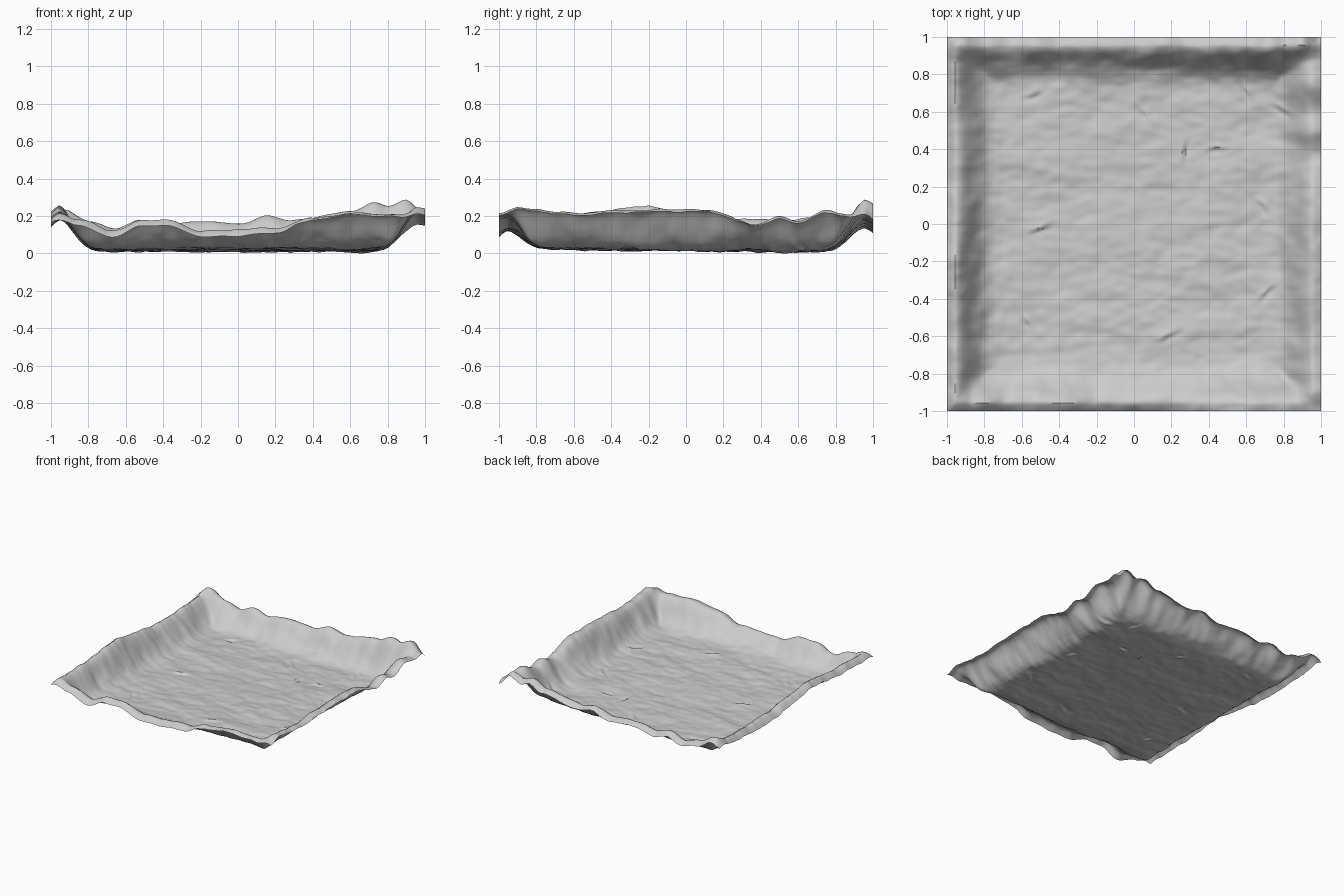
import bpy, bmesh, math
from mathutils import Vector, noise

if "Cube" in bpy.data.objects:
    bpy.data.objects.remove(bpy.data.objects["Cube"])

N = 180  # grid cells per side


def lerp(pts, t, smooth=False):
    """Interpolate through (position, value) points."""
    t = min(max(t, pts[0][0]), pts[-1][0])
    for (a, va), (b, vb) in zip(pts, pts[1:]):
        if t <= b:
            k = (t - a) / (b - a)
            return va + (vb - va) * (k * k * (3 - 2 * k) if smooth else k)


# Height of the outer edge along each side
FRONT = [(-1, .17), (-.85, .15), (-.67, .09), (-.5, .15), (-.38, .15), (-.2, .09), (0, .09),
         (.2, .11), (.4, .18), (.6, .21), (.8, .2), (1, .18)]
BACK = [(-1, .19), (-.93, .22), (-.78, .155), (-.65, .13), (-.53, .175), (-.4, .14), (-.22, .165),
        (0, .155), (.15, .2), (.28, .165), (.6, .21), (.73, .27), (.8, .25), (.9, .285), (1, .21)]
LEFT = [(-1, .16), (-.85, .18), (-.6, .19), (-.2, .225), (0, .195), (.25, .16),
        (.5, .155), (.7, .17), (1, .19)]
RIGHT = [(-1, .2), (-.9, .235), (-.6, .21), (-.4, .22), (.1, .24), (.38, .165), (.5, .2),
         (.6, .18), (.75, .23), (1, .19)]

# Wall cross-section, from the crest (0) inward to the floor
WALL = [(.03, 1), (.05, .99), (.075, .91), (.1, .76), (.13, .54), (.16, .34), (.19, .18),
        (.22, .08), (.25, .03), (.3, 0)]

# Small creases in the floor: x, y, angle
CREASES = [(-.5, -.03, .4), (.05, .59, -.9), (.27, .39, 1.5), (.44, .4, .1), (.68, .1, -.8),
           (.71, -.37, .8), (.18, -.6, .5), (-.54, .69, .3), (.6, .71, -1), (.79, .61, -.5), (-.57, -.53, -1)]


def fuzz(x, y, fx, fy, seed):
    return noise.noise(Vector((x * fx, y * fy, seed + .37)))


def floor(x, y):
    z = .026 - .009 * y
    z += .009 * fuzz(x, y, 2.5, 5, 1) + .008 * fuzz(x + .06 * fuzz(x, y, 6, 6, 4), y, 5, 11, 5)
    z += .005 * fuzz(x, y, 14, 22, 8)
    for cx, cy, a in CREASES:
        u = (x - cx) * math.cos(a) + (y - cy) * math.sin(a)
        v = (y - cy) * math.cos(a) - (x - cx) * math.sin(a) + .01 * fuzz(x, y, 25, 25, 2)
        if abs(u) < .15 and abs(v) < .08:
            z += .018 * math.exp(-(u / .05) ** 2) * (v / .018) * math.exp(-(v / .018) ** 2)
    return max(z, .006 + .3 * (z - .006))


def height(x, y):
    base = floor(x, y)
    lip_front = lerp([(.1, .035), (.5, .012)], x)
    # edge height, crest rise above the edge, distance from the edge
    sides = [(lerp(LEFT, y, True), .037, 1 + x), (lerp(RIGHT, y, True), .012, 1 - x),
             (lerp(FRONT, x, True), lip_front, 1 + y), (lerp(BACK, x, True), .028, 1 - y)]
    total, lip, cap = 0, 0, 0
    for edge, drop, d in sides:
        wobble = (.022 * fuzz(x, y, 4, 4, 9) + .01 * fuzz(x, y, 12, 12, 6)) * min(1, d / .15)
        p = lerp(WALL, d + wobble)
        total += (max(0, edge + drop - .026) * p) ** 5
        lip = max(lip, drop * max(0, 1 - d / .05) ** 1.4)
    rise = total ** .2
    near = min(s[2] for s in sides)
    rise += .008 * fuzz(x, y, 9, 9, 3) * min(1, rise / .1)
    # slight sag where two rims meet
    second = sorted(s[2] for s in sides)[1]
    rise *= 1 - .11 * max(0, 1 - second / .1)
    return base * lerp([(0, .9), (.2, 1)], near) + rise - lip


# Sheet of ground with turned-up, rolled-over rim
bm = bmesh.new()
bmesh.ops.create_grid(bm, x_segments=N, y_segments=N, size=1)
for v in bm.verts:
    v.co.z = height(v.co.x, v.co.y)
low = min(v.co.z for v in bm.verts)
for v in bm.verts:
    v.co.z -= low
mesh = bpy.data.meshes.new("ground_tile")
bm.to_mesh(mesh)
bm.free()
tile = bpy.data.objects.new("ground_tile", mesh)
bpy.context.collection.objects.link(tile)
bpy.context.view_layer.objects.active = tile
tile.select_set(True)
bpy.ops.object.shade_smooth_by_angle(angle=math.radians(40))
